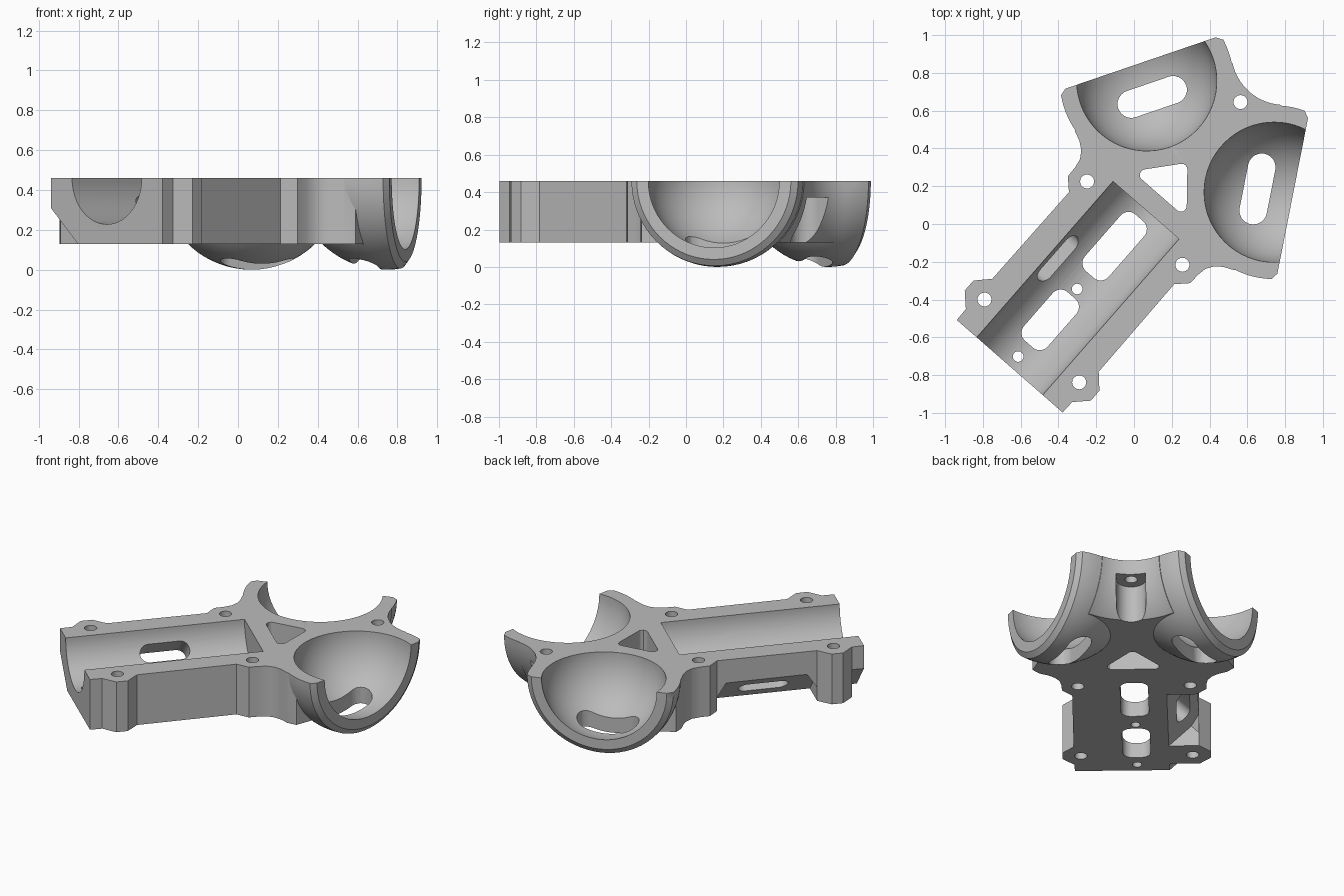
import bpy, bmesh, math
from mathutils import Matrix, Vector

if "Cube" in bpy.data.objects:
    bpy.data.objects.remove(bpy.data.objects["Cube"])

TOP, FLOOR = 0.46, 0.13          # deck height and underside of the block
R_OUT, R_IN = 0.46, 0.371        # cup shell radii
CUP = (0.615, 0.448)             # cup centre, mirrored across the long axis
TURN = Matrix.Rotation(math.radians(48.85), 4, 'Z')

grey = bpy.data.materials.new("grey plastic")
grey.diffuse_color = (0.5, 0.5, 0.5, 1)
grey.use_nodes = True
grey.node_tree.nodes["Principled BSDF"].inputs["Base Color"].default_value = grey.diffuse_color


def finish(bm, name, matrix):
    bmesh.ops.remove_doubles(bm, verts=bm.verts, dist=1e-5)
    bm.transform(matrix)
    bmesh.ops.recalc_face_normals(bm, faces=bm.faces)
    me = bpy.data.meshes.new(name)
    bm.to_mesh(me)
    bm.free()
    me.materials.append(grey)
    ob = bpy.data.objects.new(name, me)
    bpy.context.collection.objects.link(ob)
    return ob


def prism(name, pts, z0, z1, matrix=Matrix()):
    bm = bmesh.new()
    face = bm.faces.new([bm.verts.new((x, y, z0)) for x, y in pts])
    ext = bmesh.ops.extrude_face_region(bm, geom=[face])
    verts = [g for g in ext['geom'] if isinstance(g, bmesh.types.BMVert)]
    bmesh.ops.translate(bm, verts=verts, vec=(0, 0, z1 - z0))
    return finish(bm, name, matrix)


def lathe(name, profile, matrix=Matrix(), steps=72):
    bm = bmesh.new()
    vs = [bm.verts.new((r, 0, z)) for r, z in profile]
    es = [bm.edges.new(p) for p in zip(vs, vs[1:])]
    bmesh.ops.spin(bm, geom=vs + es, cent=(0, 0, 0), axis=(0, 0, 1),
                   angle=math.tau, steps=steps, use_merge=True)
    return finish(bm, name, matrix)


def rod(name, r, z0, z1, matrix=Matrix(), steps=32):
    return lathe(name, [(0, z0), (r, z0), (r, z1), (0, z1)], matrix, steps)


def rounded(pts, r, n=6):
    """Fillet each corner of a polygon."""
    out = []
    for i, p in enumerate(pts):
        p, a, b = Vector(p), Vector(pts[i - 1]), Vector(pts[(i + 1) % len(pts)])
        da, db = (a - p).normalized(), (b - p).normalized()
        half = da.angle(db) / 2
        c = p + (da + db).normalized() * (r / math.sin(half))
        t = r / math.tan(half)
        s, e = p + da * t - c, p + db * t - c
        for k in range(n + 1):
            out.append(tuple(c + s.lerp(e, k / n).normalized() * r))
    return out


def box(x0, x1, y0, y1):
    return [(x0, y0), (x1, y0), (x1, y1), (x0, y1)]


def combine(target, other, op='DIFFERENCE'):
    other.hide_render = True
    mod = target.modifiers.new(op.lower(), 'BOOLEAN')
    mod.operation, mod.solver, mod.object = op, 'EXACT', other
    bpy.context.view_layer.objects.active = target
    bpy.ops.object.modifier_apply(modifier=mod.name)
    bpy.data.objects.remove(other)


def move(x, y, z=0):
    return Matrix.Translation((x, y, z))


# Block with screw lugs and a filleted neck running into the cups
side = [(-1.0, .372), (-.925, .374), (-.855, .443), (-.785, .443), (-.712, .374),
        (-.10, .37), (-.04, .43), (.02, .432), (.07, .441), (.11, .467),
        (.14, .505), (.165, .56), (.21, .6), CUP]
body = prism("motor_and_cup_bracket", side + [(1.21, 0)] + [(x, -y) for x, y in side[::-1]],
             FLOOR, .5)

# Flared hollow between the two cups, tangent to both shells
reach = math.hypot(1.21 - CUP[0], CUP[1])
flare = [(0, .05)]
for i in range(15):
    z = .05 + (TOP - .05) * i / 14
    flare.append((reach - .004 - math.sqrt(R_OUT ** 2 - (z - TOP) ** 2), z))
combine(body, lathe("flare_cutter", flare + [(flare[-1][0], .6), (0, .6)], move(1.21, 0), 96))

# Cup shells with a bevelled rim
cups = []
for s in (1, -1):
    n = Vector((.5, s * math.sin(math.pi / 3), 0))
    cups.append((s, move(CUP[0], s * CUP[1], TOP) @ n.to_track_quat('Z', 'Y').to_matrix().to_4x4()))
start = math.asin(.075 / R_OUT)
for s, m in cups:
    prof = [(0, .1), (.42, .1)]
    for i in range(25):
        a = start + (-math.pi / 2 - start) * i / 24
        prof.append((R_OUT * math.cos(a) if i < 24 else 0, R_OUT * math.sin(a)))
    combine(body, lathe("cup_shell", prof, m), 'UNION')

# Flat deck
combine(body, prism("deck_cutter", box(-2, 2, -2, 2), TOP, 1.2))

# Cup hollows and their floor slots
for s, m in cups:
    ball = [(R_IN * math.sin(math.pi * i / 32) if 0 < i < 32 else 0,
             R_IN * math.cos(math.pi * i / 32)) for i in range(33)]
    combine(body, lathe("cup_hollow", ball, m))
    slot = rounded(box(-.163, -.017, -.19, .19), .0725)
    combine(body, prism("cup_slot", slot, -.2, .4,
                        move(CUP[0], s * CUP[1]) @ Matrix.Rotation(s * math.pi / 3, 4, 'Z')))

# Round trough along the block
combine(body, rod("trough_cutter", .232, -1.2, .097,
                  move(0, 0, TOP) @ Matrix.Rotation(math.pi / 2, 4, 'Y'), 72))

# Openings through the trough floor and the deck
combine(body, prism("floor_opening", rounded(box(-.355, .043, -.083, .083), .055), 0, .45))
combine(body, prism("floor_opening", rounded(box(-.845, -.503, -.083, .083), .055), 0, .45))
combine(body, prism("deck_opening",
                    rounded([(.205, -.19), (.43, 0), (.205, .19)], .03), -.1, .6))

# Screw holes and the clearance channel below the far one
for x, y, r in [(.006, .335, .037), (.006, -.335, .037), (-.822, .333, .037),
                (-.822, -.333, .037), (.857, 0, .037), (-.457, 0, .028), (-.932, 0, .028)]:
    combine(body, rod("screw_hole", r, -.1, .6, move(x, y)))
arc = [(.857 + .088 * math.cos(a), .088 * math.sin(a))
       for a in (math.pi / 2 + math.pi * i / 16 for i in range(17))]
combine(body, prism("screw_channel", arc + [(1.3, -.088), (1.3, .088)], -.1, .37))

# Sloped side recesses and slanted windows
for s in (1, -1):
    m = (Matrix.Diagonal((1, s, 1, 1)) @ move(0, .285, .222)
         @ Matrix.Rotation(math.pi / 4, 4, 'X'))
    recess = [(-.712, -.3), (-.10, -.3), (-.10, .06), (-.16, .125), (-.65, .125), (-.712, .06)]
    combine(body, prism("side_recess", recess, -.35, 0, m))
    combine(body, prism("end_recess", box(-1.1, -.925, -.3, .125), -.35, 0, m))
    combine(body, prism("side_window", rounded(box(-.555, -.25, -.055, .055), .0545), -.2, .28, m))

# Turn into place and shade
body.data.transform(TURN)
bpy.ops.object.select_all(action='DESELECT')
body.select_set(True)
bpy.context.view_layer.objects.active = body
bpy.ops.object.shade_smooth_by_angle(angle=math.radians(25))
